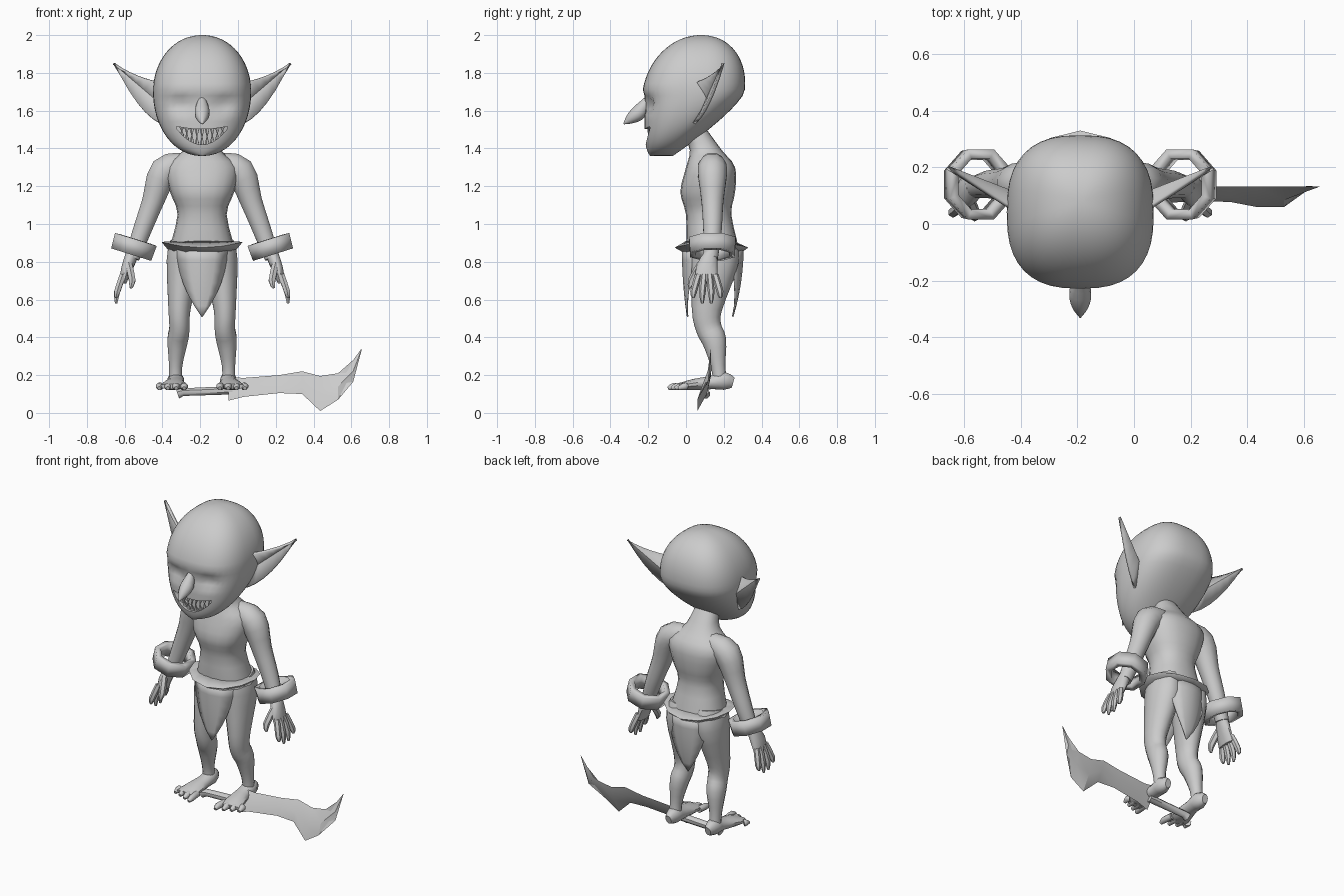
import bpy, bmesh, math
from mathutils import Vector

BODY_CENTRE = -0.19
if "Cube" in bpy.data.objects:
    bpy.data.objects.remove(bpy.data.objects["Cube"], do_unlink=True)

grey = bpy.data.materials.new("plain grey")
grey.use_nodes = True
grey.diffuse_color = (0.6, 0.6, 0.6, 1)
grey.node_tree.nodes["Principled BSDF"].inputs["Base Color"].default_value = grey.diffuse_color


def shade(mesh, angle):
    mesh.shade_smooth()
    mesh.set_sharp_from_angle(angle=math.radians(angle))


def loft(name, rings, mirror=False, caps=True, closed=True, thick=0, angle=45):
    """Skin a list of equal point rows into one object."""
    bm = bmesh.new()
    rows = [[bm.verts.new(point) for point in ring] for ring in rings]
    count = len(rows[0])
    for lower, upper in zip(rows, rows[1:]):
        for i in range(count if closed else count - 1):
            j = (i + 1) % count
            bm.faces.new((lower[i], lower[j], upper[j], upper[i]))
    if caps:
        bm.faces.new(rows[0])
        bm.faces.new(rows[-1])
    bmesh.ops.recalc_face_normals(bm, faces=bm.faces)
    mesh = bpy.data.meshes.new(name)
    bm.to_mesh(mesh)
    bm.free()
    mesh.materials.append(grey)
    shade(mesh, angle)
    obj = bpy.data.objects.new(name, mesh)
    obj.location.x = BODY_CENTRE
    bpy.context.collection.objects.link(obj)
    if thick:
        obj.modifiers.new("thickness", "SOLIDIFY").thickness = thick
    if mirror:
        obj.modifiers.new("other side", "MIRROR")
    return obj


def ease(rows, steps):
    """Catmull-Rom interpolation through the rows."""
    rows = [Vector(row) for row in rows]
    last = len(rows) - 1
    out = []
    for i in range(last):
        before, start, end, after = (rows[max(0, min(last, i + d))] for d in (-1, 0, 1, 2))
        leave, arrive = (end - before) / 2, (after - start) / 2
        for step in range(steps):
            t = step / steps
            bend = (leave - (end - start)) * (1 - t) - (arrive - (end - start)) * t
            out.append(start.lerp(end, t) + bend * t * (1 - t))
    return out + [rows[last]]


def oval(z, half, front, back, sides, power=2.3):
    """Level super-ellipse ring."""
    ring = []
    for i in range(sides):
        angle = math.tau * i / sides
        x, y = (math.copysign(abs(v) ** (2 / power), v) for v in (math.cos(angle), math.sin(angle)))
        ring.append(Vector((x * half, (front + back + y * (back - front)) / 2, z)))
    return ring


def tube(name, path, sides=12, steps=2, depth=(1, 1), side_axis=(1, 0, 0), **options):
    """Limb through (x, y, z, radius) stations; depth flattens it from start to end."""
    path = ease(path, steps)
    last = len(path) - 1
    rings = []
    for i, station in enumerate(path):
        along = (path[min(i + 1, last)] - path[max(i - 1, 0)]).to_3d().normalized()
        across = Vector(side_axis)
        across = (across - along * across.dot(along)).normalized()
        through = along.cross(across) * (depth[0] + (depth[1] - depth[0]) * i / last)
        ring = []
        for j in range(sides):
            angle = math.tau * (j + 0.5) / sides
            ring.append(station.to_3d() + (across * math.cos(angle) + through * math.sin(angle)) * station.w)
        rings.append(ring)
    return loft(name, rings, **options)


# Head: round skull above, jaw narrowing forward to the chin, sockets pressed in
rings = []
levels = 30
for i in range(levels):
    angle = math.pi * ((i + 0.4) / levels - 0.5)
    t, half = math.sin(angle), 0.26 * math.cos(angle) ** 0.95
    if t > 0:
        middle = 0.04 + 0.04 * t
        ring = oval(1.7 + 0.3 * t, half, middle - half * 1.04, middle + half * 1.04, 40, 2.6)
    else:
        front, back = -0.22 + 0.03 * t ** 8, 0.31 - 0.38 * abs(t) ** 1.3
        ring = oval(1.7 + 0.34 * t, half, front, back, 40, 2.6 + 0.5 * t)
    for point in ring:
        if point.y < 0:
            sideways, upward = (abs(point.x) - 0.11) / 0.06, (point.z - 1.63) / 0.03
            point.y += 0.04 * math.exp(-sideways ** 2 - upward ** 2)
    rings.append(ring)
head = loft("head", rings)


# Mouth: a grin-shaped hollow
def grin(x):
    """Lower lip height, upper lip height and set-back at x."""
    lift = (x / 0.135) ** 2
    return 1.42 + 0.085 * lift, 1.502 + 0.015 * lift, 1.9 * x * x


slices = []
for i in range(-7, 8):
    x = 0.135 * i / 7
    low, top, setback = grin(x)
    back = setback - 0.155
    slices.append([(x, -0.4, low), (x, -0.4, top), (x, back, top), (x, back, low)])
cutter = loft("mouth_cutter", slices)
cutter.hide_render = True
hollow = head.modifiers.new("mouth", "BOOLEAN")
hollow.operation, hollow.solver, hollow.object = "DIFFERENCE", "EXACT", cutter
bpy.context.view_layer.objects.active = head
bpy.ops.object.modifier_apply(modifier=hollow.name)
bpy.data.objects.remove(cutter, do_unlink=True)
shade(head.data, 45)

# Pointed teeth along both lips
for i in range(-4, 5):
    x = 0.027 * i
    low, top, setback = grin(x)
    y, bite = setback - 0.19, (top - low) * 0.55
    for label, root, tip in (("upper", top + 0.005, top - bite), ("lower", low - 0.005, low + bite)):
        tube(f"{label}_tooth", [(x, y, root, 0.014), (x, y - 0.01, tip, 0.002)], sides=5, steps=1)

# Hooked nose
tube("nose", [(0, -0.19, 1.68, 0.012), (0, -0.24, 1.6, 0.04), (0, -0.29, 1.56, 0.03),
              (0, -0.33, 1.53, 0.003)], sides=10, steps=3)

# Ears: cupped leaves swept up and back
root, tip = Vector((0.22, 0.05, 1.64)), Vector((0.465, 0.205, 1.855))
leaf = []
for i in range(7):
    t = min(i / 6, 0.99)
    spine = root.lerp(tip, t)
    above, below = 0.11 * (1 - t) ** 1.5, 0.11 * (1 - t * t) + 0.1 * t * (1 - t)
    cup = Vector((0, 0.06 * (1 - t), 0))
    leaf.append([spine + Vector((0, 0, above)), spine + cup, spine - Vector((0, 0, below))])
loft("ears", leaf, mirror=True, caps=False, closed=False, thick=0.015)

# Torso and neck
torso = [(0.77, 0.1, 0.07, 0.24), (0.85, 0.17, 0.01, 0.28), (1.05, 0.13, 0, 0.24), (1.17, 0.17, -0.03, 0.26),
         (1.3, 0.19, 0, 0.26), (1.39, 0.1, 0.02, 0.19), (1.5, 0.07, -0.02, 0.11)]
loft("torso", [oval(*row, sides=20) for row in ease(torso, 3)])

# Arms, cuffs and hands
tube("arms", [(0.09, 0.14, 1.32, 0.06), (0.2, 0.14, 1.28, 0.08), (0.26, 0.14, 1.12, 0.06),
              (0.32, 0.14, 0.96, 0.05), (0.37, 0.13, 0.82, 0.04)], steps=3, mirror=True)
tube("cuffs", [(0.35, 0.14, 0.92, 0.09), (0.375, 0.14, 0.84, 0.085)], sides=8, steps=1, depth=(1.1, 1.1),
     mirror=True, caps=False, thick=-0.035, angle=25)
tube("palms", [(0.37, 0.13, 0.84, 0.035), (0.4, 0.11, 0.76, 0.03), (0.42, 0.11, 0.69, 0.02)],
     depth=(1, 3), mirror=True)
for i in range(4):
    spread = i - 1.5
    knuckle, end = 0.11 + 0.03 * spread, 0.11 + 0.047 * spread
    tube("finger", [(0.42, knuckle, 0.73, 0.018), (0.45, end, 0.64, 0.018),
                    (0.455, end, 0.575 + 0.015 * spread ** 2, 0.007)], sides=6, mirror=True)
tube("thumbs", [(0.39, 0.08, 0.79, 0.02), (0.37, 0.03, 0.7, 0.02), (0.38, 0.02, 0.66, 0.007)],
     sides=6, mirror=True)

# Legs and feet
tube("legs", [(0.09, 0.14, 0.9, 0.08), (0.1, 0.15, 0.8, 0.09), (0.12, 0.11, 0.55, 0.06),
              (0.12, 0.12, 0.45, 0.055), (0.13, 0.15, 0.38, 0.055), (0.14, 0.17, 0.25, 0.036),
              (0.14, 0.18, 0.16, 0.036)], sides=14, steps=3, depth=(1.5, 1), mirror=True)
tube("feet", [(0.14, 0.25, 0.16, 0.02), (0.14, 0.2, 0.17, 0.045), (0.14, 0.13, 0.16, 0.045),
              (0.15, 0.04, 0.15, 0.06), (0.16, -0.04, 0.14, 0.07)], depth=(1.4, 0.2), mirror=True)
for i in range(4):
    spread = 0.04 * (i - 1.5)
    front = 0.018 * i - 0.095
    tube("toe", [(0.16 + spread, 0, 0.14, 0.02), (0.16 + spread * 1.1, front + 0.03, 0.14, 0.02),
                 (0.16 + spread * 1.1, front, 0.13, 0.01)], sides=8, mirror=True)

# Belt: a flared collar, lifted at the hips
waist, rim, under = (oval(*row, sides=12, power=2) for row in (
    (0.91, 0.145, 0, 0.25), (0.875, 0.215, -0.06, 0.33), (0.85, 0.17, -0.015, 0.295)))
for point in rim:
    point.z += 0.03 * (point.x / 0.215) ** 2
loft("belt", [waist, rim, under], caps=False, thick=0.01, angle=30)


# Loincloth flaps tapering to a point and wrapping round the hips
def flap(name, top, bottom, wrap):
    rows = []
    for i in range(7):
        t = min(i / 6, 0.99)
        half, y, z = 0.135 * (1 - t * t), top + (bottom - top) * t ** 2, 0.87 - 0.365 * t
        rows.append([(x * half, y + wrap * (x * half) ** 2, z) for x in (-1, -0.5, 0, 0.5, 1)])
    loft(name, rows, caps=False, closed=False, thick=0.008)


flap("front_flap", -0.022, 0.005, 3)
flap("back_flap", 0.305, 0.25, -3)

# Curved blade lying under the feet, leaning back, with its grip
blade = []
for x, top, low in ((0.14, 0.19, 0.065), (0.22, 0.185, 0.085), (0.41, 0.2, 0.105), (0.53, 0.22, 0.1),
                    (0.625, 0.195, 0.01), (0.72, 0.21, 0.07), (0.8, 0.28, 0.165), (0.845, 0.342, 0.335)):
    top_y, low_y = (0.06 + 0.6 * max(0, min(z - 0.07, 0.12)) for z in (top, low))
    ridge_y, ridge_z, half = (top_y + low_y) / 2, (top + low) / 2, (top - low) / 12
    blade.append([(x, top_y, top), (x, ridge_y - half, ridge_z), (x, low_y, low), (x, ridge_y + half, ridge_z)])
loft("blade", blade, angle=25)
tube("grip", [(-0.13, 0.1, 0.1, 0.028), (-0.1, 0.1, 0.11, 0.022), (0.16, 0.1, 0.12, 0.024)],
     sides=8, steps=1, side_axis=(0, 1, 0))
